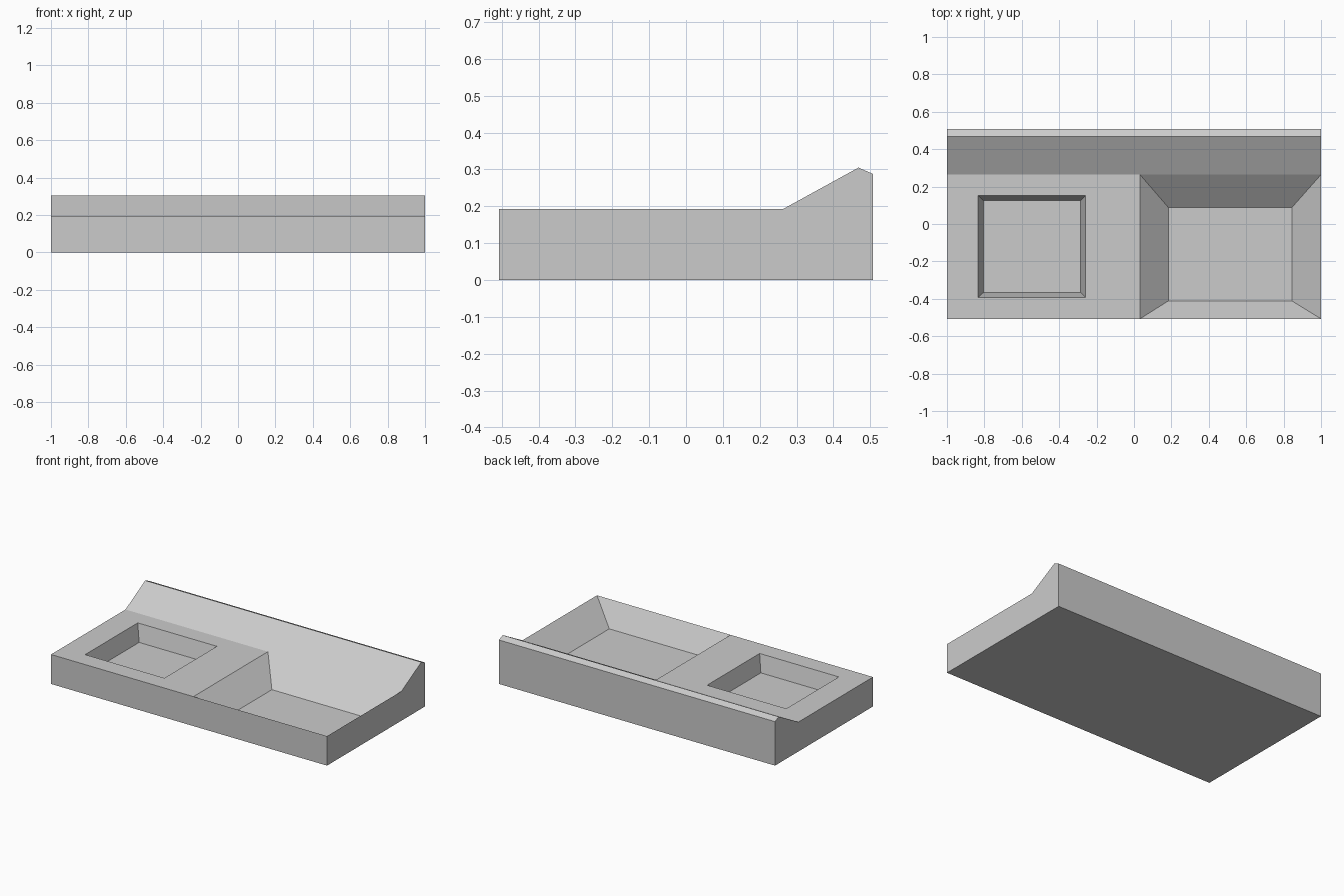
import bpy
import bmesh

cube = bpy.data.objects.get("Cube")
if cube:
    bpy.data.objects.remove(cube, do_unlink=True)

# Plain grey material
grey = bpy.data.materials.new("plain grey")
grey.use_nodes = True
colour = (0.6, 0.6, 0.6, 1)
grey.diffuse_color = colour
grey.node_tree.nodes["Principled BSDF"].inputs["Base Color"].default_value = colour

DECK = 0.193
HALF = 0.507
bm = bmesh.new()


def rectangle(x0, x1, y0, y1, z):
    """Four new corner vertices, counter-clockwise from above."""
    return [bm.verts.new(p) for p in
            ((x0, y0, z), (x1, y0, z), (x1, y1, z), (x0, y1, z))]


def bridge(a, b):
    """Quads joining two four-cornered loops."""
    for i in range(4):
        j = (i + 1) % 4
        bm.faces.new((a[i], a[j], b[j], b[i]))


# Side profile (y, z): base, raised sloping back, flat deck
profile = [(-HALF, 0), (HALF, 0), (HALF, 0.288),
           (0.468, 0.305), (0.264, DECK), (-HALF, DECK)]
sections = [[bm.verts.new((x, y, z)) for y, z in profile]
            for x in (-1, 0.032, 1)]
bm.faces.new(sections[0])
bm.faces.new(sections[-1])
decks = []
for a, b in zip(sections, sections[1:]):
    for i in range(len(profile)):
        j = (i + 1) % len(profile)
        if i == 4:
            decks.append([a[5], b[5], b[4], a[4]])  # left open for the basins
        else:
            bm.faces.new((a[i], a[j], b[j], b[i]))

# Small steep-walled recess with a flat border
rim = rectangle(-0.833, -0.259, -0.392, 0.152, DECK)
small_floor = rectangle(-0.804, -0.286, -0.366, 0.125, 0.083)
bridge(decks[0], rim)
bridge(rim, small_floor)
bm.faces.new(small_floor)

# Large basin sloping straight from the deck edges
large_floor = rectangle(0.184, 0.844, -0.411, 0.088, 0.052)
bridge(decks[1], large_floor)
bm.faces.new(large_floor)

bmesh.ops.recalc_face_normals(bm, faces=bm.faces[:])
mesh = bpy.data.meshes.new("basin_countertop")
bm.to_mesh(mesh)
bm.free()
mesh.materials.append(grey)
countertop = bpy.data.objects.new("basin_countertop", mesh)
bpy.context.collection.objects.link(countertop)
